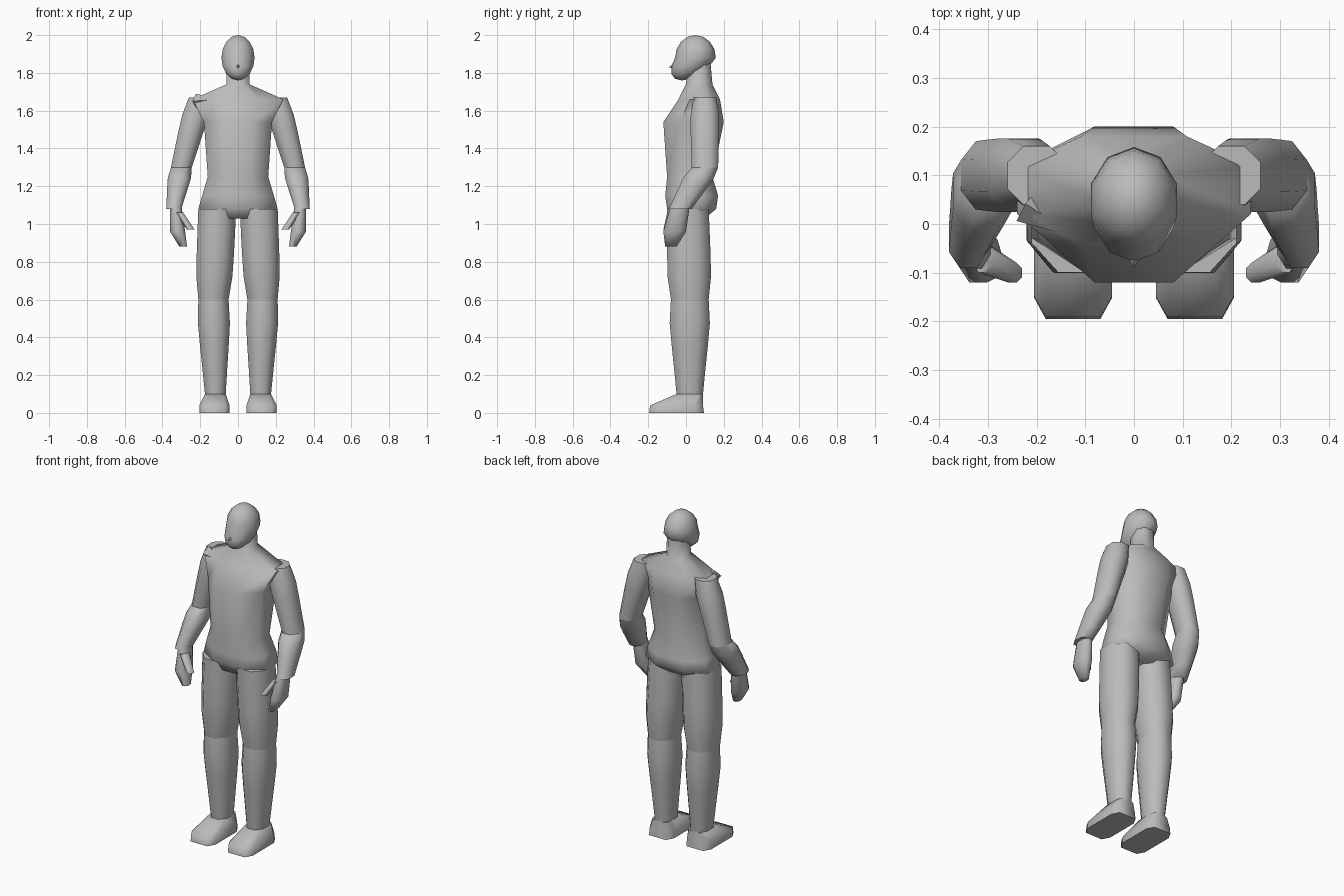
import bpy, bmesh, math
from mathutils import Vector, Matrix

cube = bpy.data.objects.get("Cube")
if cube:
    bpy.data.objects.remove(cube, do_unlink=True)

grey = bpy.data.materials.new("plain grey")
grey.use_nodes = True
tone = (.5, .5, .5, 1)
grey.diffuse_color = tone
grey.node_tree.nodes["Principled BSDF"].inputs["Base Color"].default_value = tone


def finish(name, bm):
    """Turn a bmesh into a smooth shaded grey object."""
    bmesh.ops.recalc_face_normals(bm, faces=bm.faces)
    mesh = bpy.data.meshes.new(name)
    bm.to_mesh(mesh)
    bm.free()
    mesh.materials.append(grey)
    obj = bpy.data.objects.new(name, mesh)
    bpy.context.collection.objects.link(obj)
    bpy.ops.object.select_all(action="DESELECT")
    obj.select_set(True)
    bpy.context.view_layer.objects.active = obj
    bpy.ops.object.shade_smooth_by_angle(angle=math.radians(65))


def add_ring(bm, joint, swell, corner, side):
    """Horizontal eight-sided ring, larger corner values are boxier."""
    x, y, z, half_width, half_depth = joint
    quarter = [(1, -corner), (1, corner), (corner, 1), (-corner, 1)]
    outline = quarter + [(-u, -v) for u, v in quarter]
    return [bm.verts.new((side * (x + u * half_width * swell),
                          y + v * half_depth * swell, z)) for u, v in outline]


def chain(name, joints, muscle=0, corner=.45, side=1):
    """Skin joints (x, y, z, half width, half depth); muscle swells each
    bone most at a quarter of the way from its first joint."""
    bm = bmesh.new()
    steps = 4 if muscle else 1
    rings = [add_ring(bm, joints[0], 1, corner, side)]
    for start, end in zip(joints, joints[1:]):
        for step in range(steps):
            t = (step + 1) / steps
            joint = [a + (b - a) * t for a, b in zip(start, end)]
            swell = 1 + muscle * math.sin(math.pi * math.sqrt(t))
            rings.append(add_ring(bm, joint, swell, corner, side))
    for low, high in zip(rings, rings[1:]):
        for i in range(len(low)):
            bm.faces.new((low[i - 1], low[i], high[i], high[i - 1]))
    bm.faces.new(rings[0])
    bm.faces.new(rings[-1])
    finish(name, bm)


def spike(name, base, tip, radius):
    """Four-sided point reaching from base to tip."""
    base, tip = Vector(base), Vector(tip)
    reach = tip - base
    turn = reach.to_track_quat("Z", "Y").to_matrix().to_4x4()
    bm = bmesh.new()
    bmesh.ops.create_cone(bm, cap_ends=True, segments=4, radius1=radius, radius2=0,
                          depth=reach.length,
                          matrix=Matrix.Translation((base + tip) / 2) @ turn)
    finish(name, bm)


# Torso from crotch through hips, waist, chest and shoulders to the neck
chain("torso", [
    (0, .01, 1.03, .14, .09),
    (0, .03, 1.08, .21, .13),
    (0, .03, 1.15, .19, .14),
    (0, .02, 1.25, .16, .12),
    (0, .04, 1.54, .18, .16),
    (0, .07, 1.66, .24, .11),
    (0, .07, 1.74, .06, .07),
    (0, .07, 1.85, .06, .06),
])

# Head: a low-poly ball whose lower half leans forward into the jaw
head = bmesh.new()
bmesh.ops.create_uvsphere(head, u_segments=10, v_segments=8, radius=.12)
for vert in head.verts:
    jaw = max(0, -vert.co.z)
    vert.co.x *= .77
    vert.co.y = vert.co.y * .9 - jaw * .6
bmesh.ops.translate(head, verts=head.verts, vec=(0, .05, 1.88))
finish("head", head)

spike("nose", (0, -.04, 1.84), (0, -.09, 1.83), .03)

# Pinched fold on one shoulder
spike("shoulder_fold", (-.22, .04, 1.65), (-.11, -.03, 1.66), .04)

# Joints of the left limbs, mirrored for the right
shoulder = (.2, .1, 1.67, .06, .06)
elbow = (.3, .1, 1.3, .055, .07)
wrist = (.34, -.03, 1.08, .04, .06)
palm = (.33, -.03, 1.1, .03, .05)
knuckles = (.32, -.06, .96, .04, .06)
fingertips = (.29, -.08, .88, .02, .03)
thumb_root = (.31, -.07, 1.06, .02, .03)
thumb_tip = (.25, -.1, .97, .02, .02)
hip = (.11, .01, 1.08, .1, .11)
knee = (.13, .02, .6, .08, .1)
ankle = (.12, .02, .1, .055, .07)
instep = (.125, -.05, .04, .08, .14)
sole = (.125, -.05, 0, .08, .145)

for label, side in (("left", 1), ("right", -1)):
    chain(label + "_upper_arm", [shoulder, elbow], muscle=.2, side=side)
    chain(label + "_forearm", [elbow, wrist], muscle=.2, side=side)
    chain(label + "_hand", [palm, knuckles, fingertips], side=side)
    chain(label + "_thumb", [thumb_root, thumb_tip], side=side)
    chain(label + "_thigh", [knee, hip], muscle=.12, side=side)
    chain(label + "_shin", [knee, ankle], muscle=.15, side=side)
    chain(label + "_foot", [sole, instep, ankle], corner=.7, side=side)
